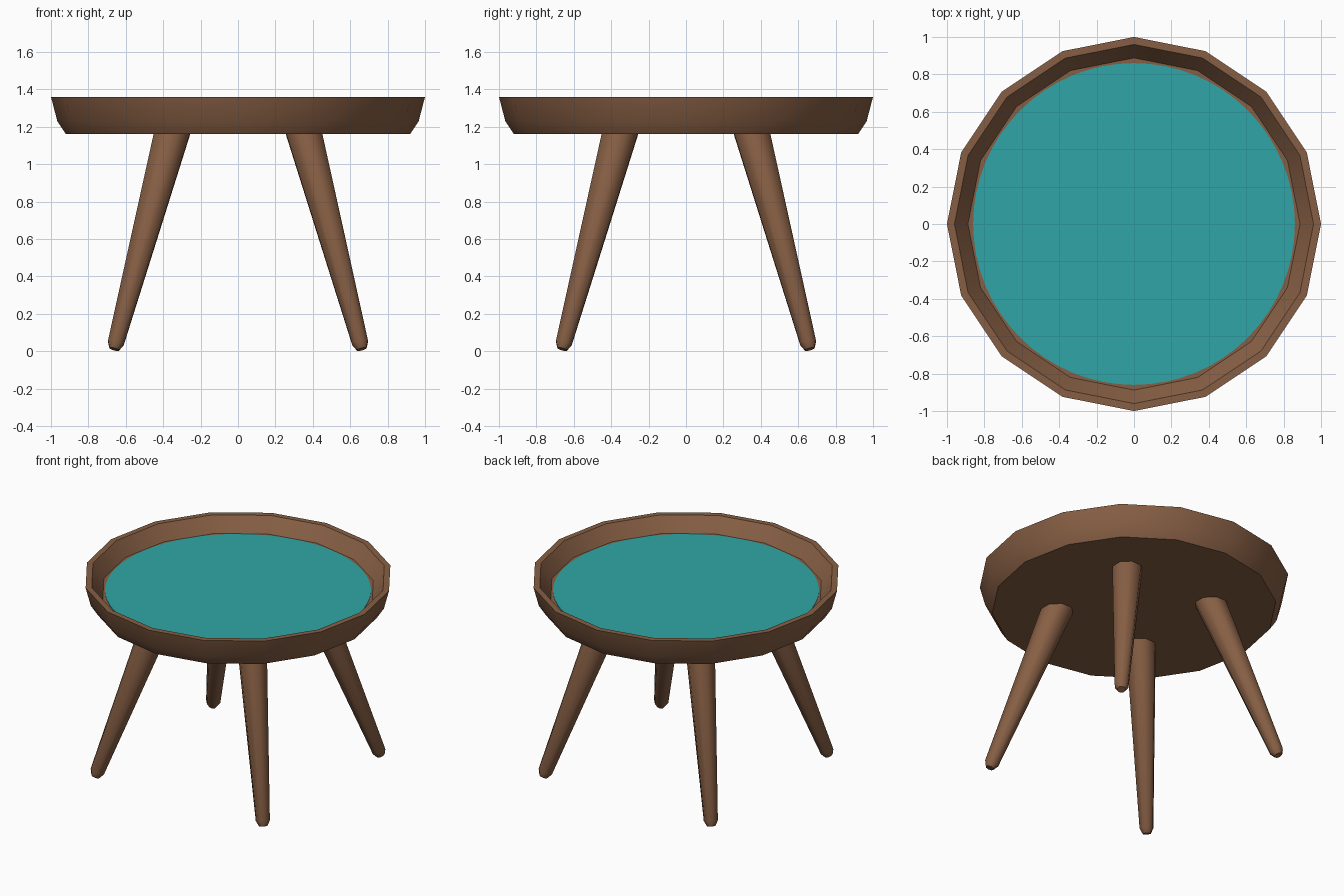
import bpy, bmesh, math
from mathutils import Vector

if "Cube" in bpy.data.objects:
    bpy.data.objects.remove(bpy.data.objects["Cube"])


def material(name, rgb):
    m = bpy.data.materials.new(name)
    m.diffuse_color = (*rgb, 1)
    m.use_nodes = True
    m.node_tree.nodes["Principled BSDF"].inputs["Base Color"].default_value = m.diffuse_color
    return m


wood = material("brown wood", (0.242, 0.114, 0.058))
teal = material("teal", (0.030, 0.381, 0.385))


def loft(name, rings, sides, mat, angle, phase=0.0):
    """Skin circles given as (centre, axis, radius), capped at both ends."""
    bm = bmesh.new()
    loops = []
    for centre, axis, radius in rings:
        rot = Vector((0, 0, 1)).rotation_difference(axis)
        loop = []
        for i in range(sides):
            a = math.tau * i / sides + phase
            p = Vector((math.cos(a), math.sin(a), 0)) * radius
            loop.append(bm.verts.new(Vector(centre) + rot @ p))
        loops.append(loop)
    for lo, hi in zip(loops, loops[1:]):
        for i in range(sides):
            j = (i + 1) % sides
            bm.faces.new((lo[i], lo[j], hi[j], hi[i]))
    bm.faces.new(loops[0][::-1])
    bm.faces.new(loops[-1])
    bmesh.ops.recalc_face_normals(bm, faces=bm.faces)
    mesh = bpy.data.meshes.new(name)
    bm.to_mesh(mesh)
    bm.free()
    mesh.materials.append(mat)
    obj = bpy.data.objects.new(name, mesh)
    bpy.context.collection.objects.link(obj)
    bpy.ops.object.select_all(action='DESELECT')
    obj.select_set(True)
    bpy.context.view_layer.objects.active = obj
    bpy.ops.object.shade_smooth_by_angle(angle=math.radians(angle))
    return obj


UP = Vector((0, 0, 1))

# Tray top: outside profile from the underside, over the rim, down to the floor
tray = [(0.92, 1.16), (0.966, 1.23), (1.0, 1.36), (0.96, 1.36), (0.888, 1.26)]
loft("tray", [((0, 0, z), UP, r) for r, z in tray], 16, wood, 30)

# Teal inlay on the tray floor
loft("inlay", [((0, 0, z), UP, 0.86) for z in (1.258, 1.264)], 64, teal, 30)

# Four splayed, tapered legs with rounded feet
leg = [(0.011, 0.028), (0.045, 0.047), (1.20, 0.103)]
for side, sx in (("left", -1), ("right", 1)):
    for end, sy in (("front", -1), ("back", 1)):
        foot = Vector((0.665 * sx, 0.665 * sy, 0))
        top = Vector((0.355 * sx, 0.355 * sy, 1.16))
        axis = (top - foot).normalized()
        rings = [(foot.lerp(top, z / 1.16), axis, r) for z, r in leg]
        loft(f"{end}_{side}_leg", rings, 8, wood, 50, math.pi / 8)
